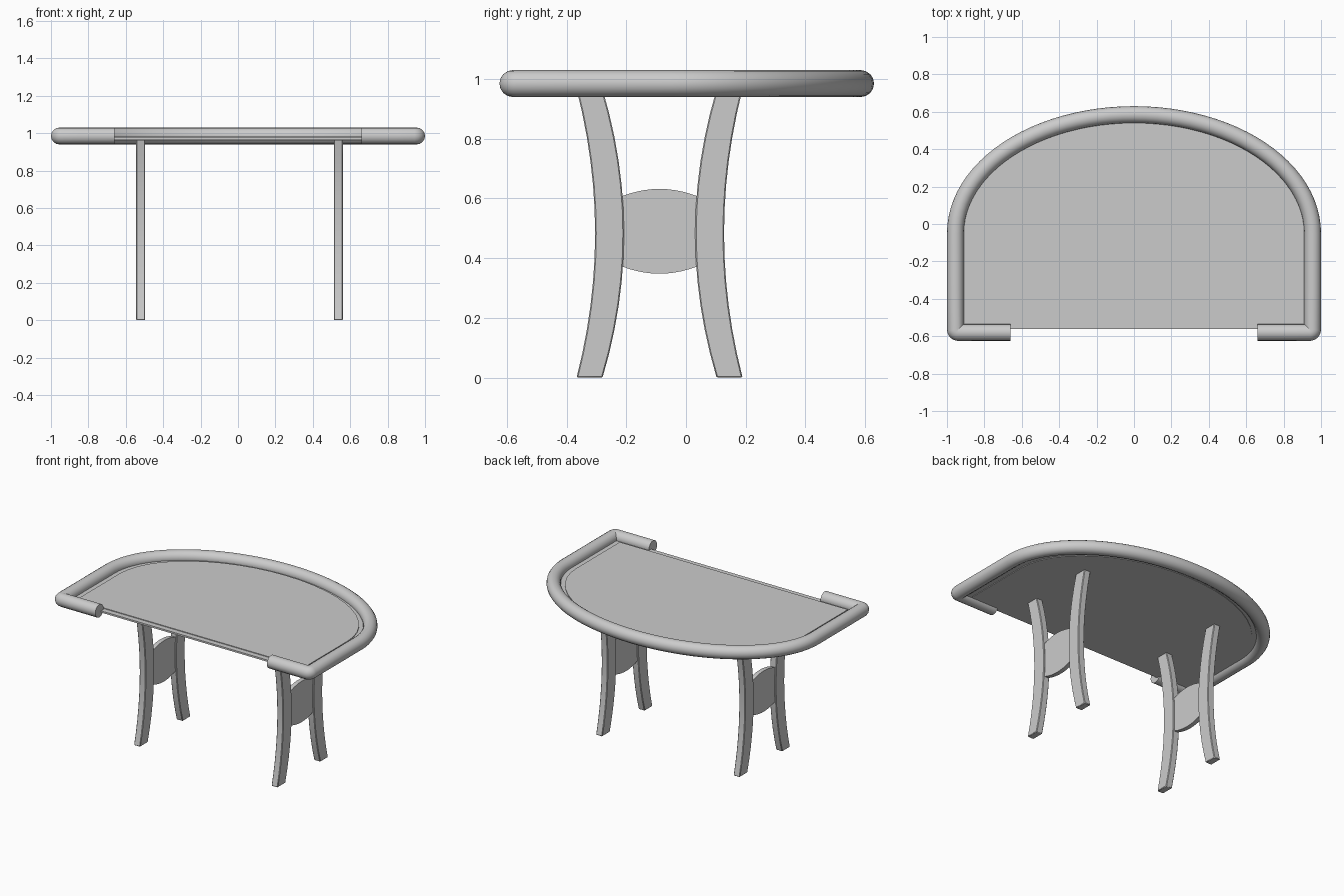
import bpy, bmesh
from math import sin, cos, pi

if "Cube" in bpy.data.objects:
    bpy.data.objects.remove(bpy.data.objects["Cube"], do_unlink=True)

grey = bpy.data.materials.new("plain grey")
grey.use_nodes = True
grey.diffuse_color = (0.6, 0.6, 0.6, 1)
grey.node_tree.nodes["Principled BSDF"].inputs["Base Color"].default_value = (0.6, 0.6, 0.6, 1)


def prism(name, outline, offset):
    """Extrude a closed outline of 3D points along offset."""
    bm = bmesh.new()
    face = bm.faces.new([bm.verts.new(p) for p in outline])
    side = bmesh.ops.extrude_face_region(bm, geom=[face])["geom"]
    bmesh.ops.translate(bm, vec=offset, verts=[v for v in side if isinstance(v, bmesh.types.BMVert)])
    bmesh.ops.recalc_face_normals(bm, faces=bm.faces)
    mesh = bpy.data.meshes.new(name)
    bm.to_mesh(mesh)
    bm.free()
    mesh.materials.append(grey)
    obj = bpy.data.objects.new(name, mesh)
    bpy.context.collection.objects.link(obj)
    return obj


def smooth(obj):
    bpy.ops.object.select_all(action="DESELECT")
    obj.select_set(True)
    bpy.context.view_layer.objects.active = obj
    bpy.ops.object.shade_smooth_by_angle(angle=0.6)


def arch(a, b, steps):
    """Half ellipse running from +x round the back to -x."""
    return [(a * cos(pi * i / steps), -0.05 + b * sin(pi * i / steps)) for i in range(steps + 1)]


def board(name, a, b, front, low, high, steps):
    pts = arch(a, b, steps) + [(-a, front), (a, front)]
    return prism(name, [(x, y, low) for x, y in pts], (0, 0, high - low))


# Table top: thin outer slab with a slightly proud inner panel
board("tabletop_slab", 0.93, 0.62, -0.562, 0.966, 0.978, 48)
board("tabletop_panel", 0.877, 0.58, -0.525, 0.962, 0.983, 24)

# Padded rail: round tube that wraps the back and returns along the front
R, FRONT, FILLET = 0.955, -0.58, 0.015
corner = [(R - FILLET + FILLET * cos(t * pi / 8), FRONT + FILLET - FILLET * sin(t * pi / 8))
          for t in range(4, -1, -1)]
half = [(0.66, FRONT), (0.85, FRONT)] + corner + [(R, -0.35)]
path = half + arch(R, 0.635, 48) + [(-x, y) for x, y in reversed(half)]
curve = bpy.data.curves.new("rail", "CURVE")
curve.dimensions = "3D"
curve.bevel_depth = 0.045
curve.bevel_resolution = 6
curve.use_fill_caps = True
spline = curve.splines.new("POLY")
spline.points.add(len(path) - 1)
for point, (x, y) in zip(spline.points, path):
    point.co = (x, y, 0.985, 1)
rail = bpy.data.objects.new("rail", curve)
bpy.context.collection.objects.link(rail)
bpy.ops.object.select_all(action="DESELECT")
rail.select_set(True)
bpy.context.view_layer.objects.active = rail
bpy.ops.object.convert(target="MESH")
rail = bpy.context.view_layer.objects.active
rail.data.materials.clear()
rail.data.materials.append(grey)
smooth(rail)

# Trestles: two bowed legs joined by a rounded brace on each side
MID_Y, TOP, THICK = -0.0885, 0.966, 0.048
levels = [i / 12 for i in range(13)]
bow = [(2 * t - 1) ** 2 for t in levels]
inner = [(0.119 + 0.072 * k, t * TOP) for k, t in zip(bow, levels)]
outer = [(0.216 + 0.062 * k, t * TOP) for k, t in zip(bow, levels)]
arc = [(0.125 * u, 0.142 - 0.024 * u * u) for u in [i / 5 - 1 for i in range(11)]]
for side, x in (("right", -0.521), ("left", 0.537)):
    for end, s in (("front", -1), ("back", 1)):
        outline = [(x - THICK / 2, MID_Y + s * y, z) for y, z in inner + outer[::-1]]
        leg = prism(f"{side}_{end}_leg", outline, (THICK, 0, 0))
        bevel = leg.modifiers.new("edge", "BEVEL")
        bevel.width = 0.004
        bevel.segments = 1
        smooth(leg)
    ring = [(y, 0.49 + z) for y, z in arc] + [(y, 0.49 - z) for y, z in reversed(arc)]
    smooth(prism(f"{side}_brace", [(x - 0.015, MID_Y + y, z) for y, z in ring], (0.03, 0, 0)))
